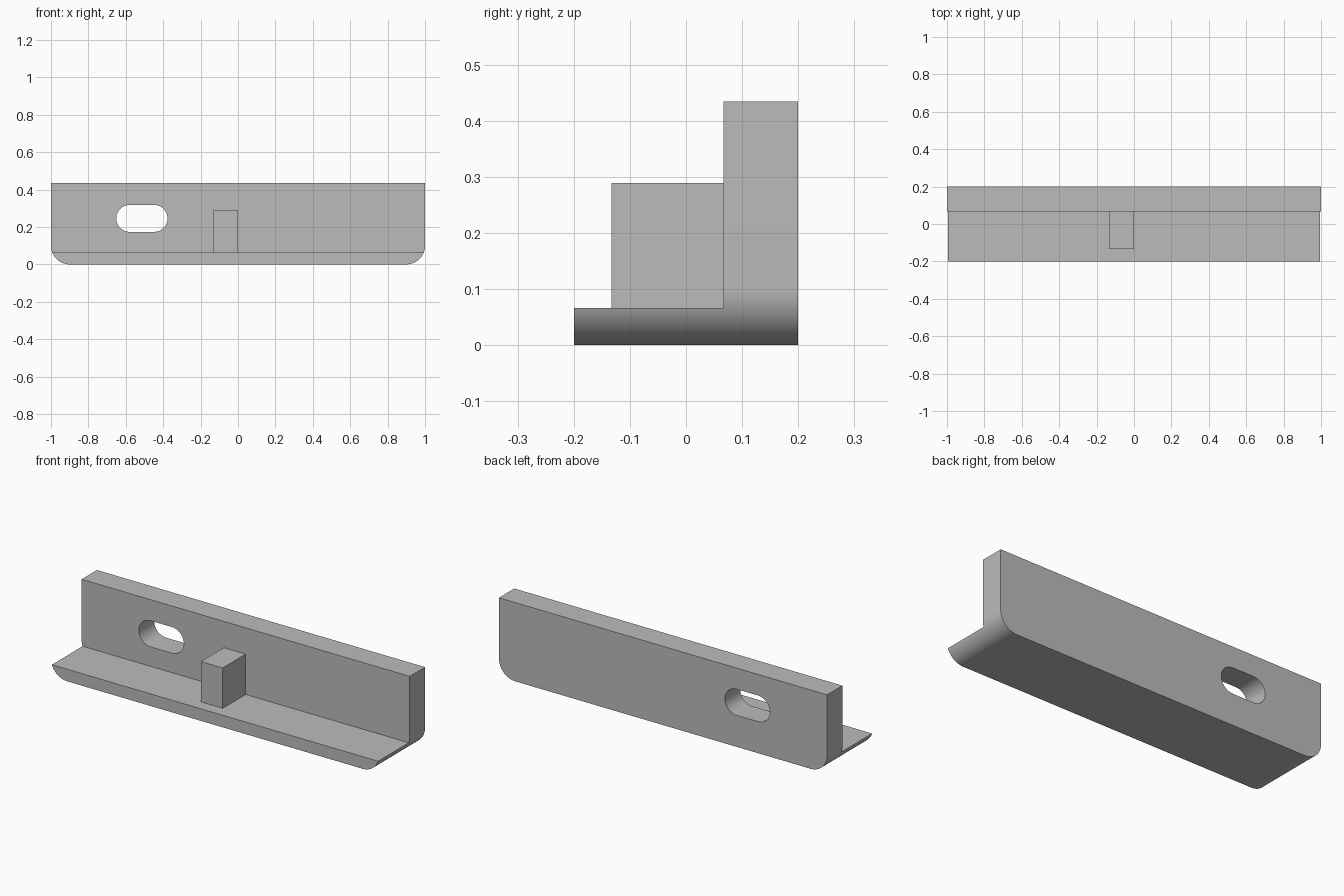
import bpy, bmesh, math
from mathutils import Vector

if "Cube" in bpy.data.objects:
    bpy.data.objects.remove(bpy.data.objects["Cube"], do_unlink=True)

LENGTH, DEPTH, HEIGHT = 2.0, 0.4, 0.434
BASE_TOP = 0.0667      # top of the foot flange
WALL_FRONT = 0.0667    # front face of the upright wall
CORNER = 0.1           # radius of the lower end corners

grey = bpy.data.materials.new("light grey")
grey.use_nodes = True
grey.diffuse_color = (0.5, 0.5, 0.5, 1)
grey.node_tree.nodes["Principled BSDF"].inputs["Base Color"].default_value = (0.5, 0.5, 0.5, 1)


def arc(cx, cz, r, start, end, steps):
    """Points of an arc in the x-z plane, angles in degrees."""
    angles = [math.radians(start + (end - start) * i / steps) for i in range(steps + 1)]
    return [(cx + r * math.cos(a), cz + r * math.sin(a)) for a in angles]


def extrude_y(name, outline, y0, y1):
    """Solid made from an x-z outline, swept from y0 to y1."""
    bm = bmesh.new()
    face = bm.faces.new([bm.verts.new((x, y0, z)) for x, z in outline])
    swept = bmesh.ops.extrude_face_region(bm, geom=[face])["geom"]
    verts = [v for v in swept if isinstance(v, bmesh.types.BMVert)]
    bmesh.ops.translate(bm, verts=verts, vec=Vector((0, y1 - y0, 0)))
    bmesh.ops.recalc_face_normals(bm, faces=bm.faces)
    mesh = bpy.data.meshes.new(name)
    bm.to_mesh(mesh)
    bm.free()
    mesh.materials.append(grey)
    obj = bpy.data.objects.new(name, mesh)
    bpy.context.collection.objects.link(obj)
    return obj


def rectangle(x0, x1, z0, z1):
    return [(x0, z0), (x1, z0), (x1, z1), (x0, z1)]


def combine(target, tool, operation):
    """Apply a boolean and discard the tool solid."""
    mod = target.modifiers.new(tool.name, "BOOLEAN")
    mod.operation, mod.solver, mod.object = operation, "EXACT", tool
    bpy.context.view_layer.objects.active = target
    bpy.ops.object.modifier_apply(modifier=mod.name)
    bpy.data.objects.remove(tool, do_unlink=True)


# Full bar with rounded lower ends
half = LENGTH / 2
outline = [(half, HEIGHT), (-half, HEIGHT)]
outline += arc(-half + CORNER, CORNER, CORNER, 180, 270, 16)
outline += arc(half - CORNER, CORNER, CORNER, 270, 360, 16)
bracket = extrude_y("angle_bracket", outline, -DEPTH / 2, DEPTH / 2)

# Remove the upper front to leave the foot flange and upright wall
relief = extrude_y("front_relief", rectangle(-1.2, 1.2, BASE_TOP, 0.6), -0.5, WALL_FRONT)
combine(bracket, relief, "DIFFERENCE")

# Rounded slot through the wall
slot_z, slot_r = 0.246, 0.072
slot_outline = arc(-0.579, slot_z, slot_r, 90, 270, 24) + arc(-0.449, slot_z, slot_r, -90, 90, 24)
combine(bracket, extrude_y("slot", slot_outline, 0, 0.4), "DIFFERENCE")

# Rectangular stop block, sunk into the flange and the wall
block = extrude_y("stop_block", rectangle(-0.133, 0, 0.03, 0.289), -0.133, 0.12)
combine(bracket, block, "UNION")

# Smooth the round corners and slot ends, keep the rest crisp
bpy.ops.object.select_all(action="DESELECT")
bracket.select_set(True)
bpy.context.view_layer.objects.active = bracket
bpy.ops.object.shade_smooth_by_angle(angle=math.radians(30))
